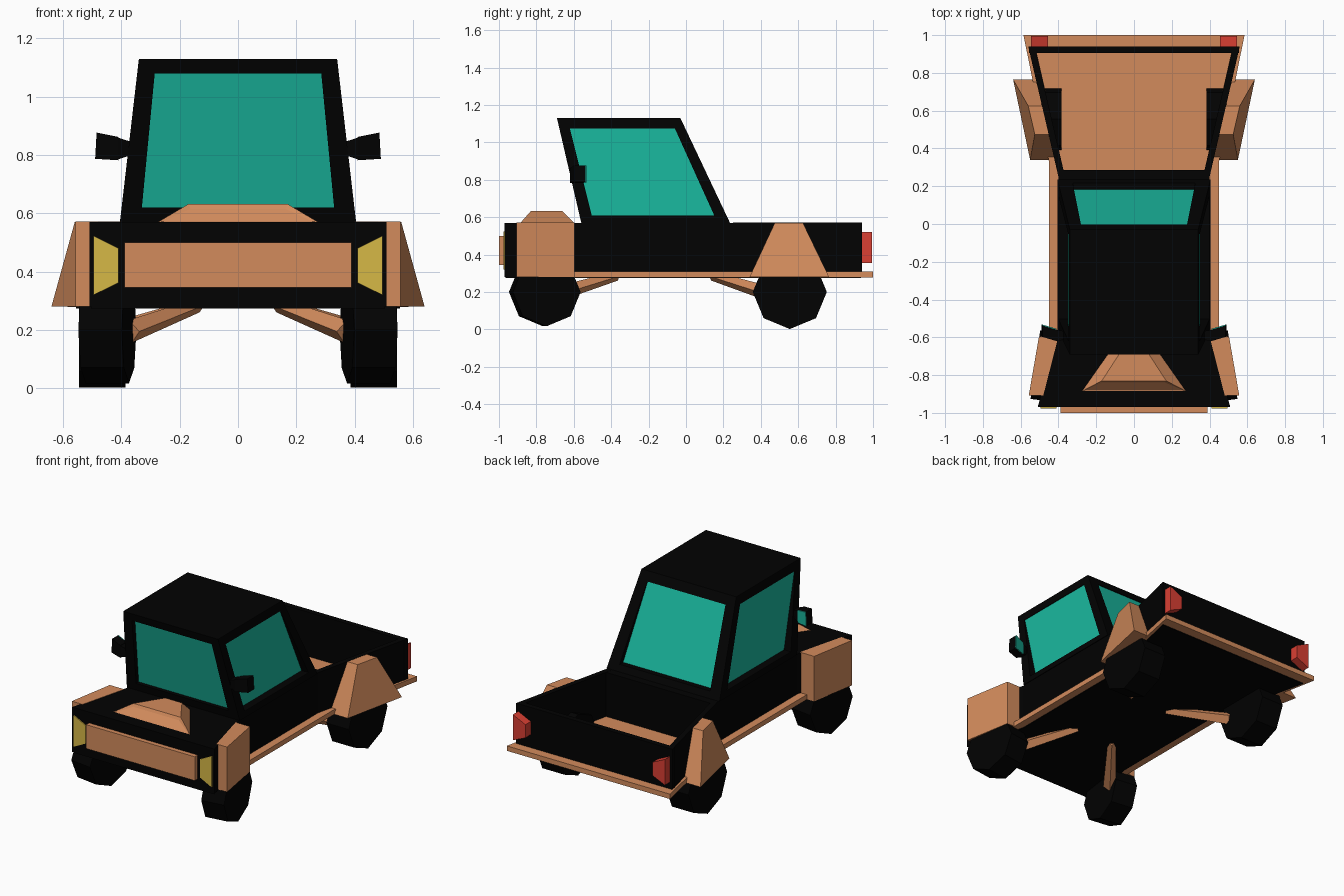
import bpy, bmesh
from math import radians
from mathutils import Vector, Matrix

if "Cube" in bpy.data.objects:
    bpy.data.objects.remove(bpy.data.objects["Cube"])


def material(name, r, g, b):
    m = bpy.data.materials.new(name)
    m.use_nodes = True
    m.diffuse_color = (r, g, b, 1)
    m.node_tree.nodes["Principled BSDF"].inputs["Base Color"].default_value = (r, g, b, 1)
    return m


BLACK = material("matte_black", .0005, .0005, .0005)
COPPER = material("copper", .65, .26, .108)
TEAL = material("teal_glass", .01, .48, .345)
YELLOW = material("lamp_yellow", .67, .48, .062)
RED = material("lamp_red", .7, .05, .033)


def finish(name, bm, mats, mirror=False):
    bmesh.ops.recalc_face_normals(bm, faces=bm.faces)
    me = bpy.data.meshes.new(name)
    bm.to_mesh(me)
    bm.free()
    for m in mats:
        me.materials.append(m)
    ob = bpy.data.objects.new(name, me)
    bpy.context.collection.objects.link(ob)
    if mirror:
        ob.modifiers.new("Mirror", 'MIRROR').use_mirror_merge = False


def bridge(bm, a, b):
    """Walls between two matching vertex rings."""
    for i in range(len(a)):
        j = (i + 1) % len(a)
        bm.faces.new((a[i], a[j], b[j], b[i]))


def loft_bm(ring_a, ring_b):
    """Closed solid between two matching rings of points."""
    bm = bmesh.new()
    a = [bm.verts.new(p) for p in ring_a]
    b = [bm.verts.new(p) for p in ring_b]
    bm.faces.new(a)
    bm.faces.new(b)
    bridge(bm, a, b)
    return bm


def loft(name, ring_a, ring_b, mat, mirror=False):
    finish(name, loft_bm(ring_a, ring_b), [mat], mirror)


def slab(name, plan, z0, z1, mat, mirror=False):
    """Upright prism from an xy plan."""
    loft(name, [(x, y, z0) for x, y in plan], [(x, y, z1) for x, y in plan], mat, mirror)


def both(half):
    """Completes a half plan across x = 0."""
    return half + [(-x, y) for x, y in reversed(half)]


def plate(name, profile, y0, y1, mat, mirror=False):
    """Prism from an xz profile pushed along y."""
    loft(name, [(x, y0, z) for x, z in profile], [(x, y1, z) for x, z in profile], mat, mirror)


def rect(x0, x1, y0, y1):
    return [(x0, y0), (x1, y0), (x1, y1), (x0, y1)]


# Lower body, floor, trim and bed
slab("front_body", both([(.51, -.97), (.40, -.57), (.40, .25), (.408, .285)]), .28, .57, BLACK)
slab("bed_floor", both([(.45, -.62), (.45, .33), (.585, 1)]), .278, .284, COPPER)
slab("side_trim", [(.38, -.62), (.45, -.62), (.45, .33), (.585, 1), (.52, .93), (.375, .29)],
     .279, .31, COPPER, True)
slab("rear_trim", both([(.54, .91), (.567, .91), (.585, 1)][1:]), .279, .31, COPPER)
slab("undertray", both([(.505, -.965), (.40, -.57), (.40, .25), (.555, .935)]), .274, .281, BLACK)
slab("bed_walls", [(.40, .25), (.56, .94), (.525, .94), (.365, .25)], .281, .571, BLACK, True)
slab("tailgate", rect(-.555, .555, .905, .94), .281, .571, BLACK)

# Cab with recessed glass on four sides
base = [(-.405, -.56, .57), (.405, -.56, .57), (.405, .235, .57), (-.405, .235, .57)]
roof = [(-.34, -.69, 1.13), (.34, -.69, 1.13), (.34, -.03, 1.13), (-.34, -.03, 1.13)]
cab = bmesh.new()
low = [cab.verts.new(p) for p in base]
high = [cab.verts.new(p) for p in roof]
cab.faces.new(low)
cab.faces.new(high)


def cab_side(side, u, v0, v1, push_low, push_high):
    """Frame, reveal and glass; pushes are the glass offsets at sill and head."""
    k = (side + 1) % 4
    frame = [low[side], low[k], high[k], high[side]]
    bl, br, tr, tl = (v.co for v in frame)

    def at(s, t):
        return bl.lerp(br, s).lerp(tl.lerp(tr, s), t)

    opening = [at(u, v0), at(1 - u, v0), at(1 - u, v1), at(u, v1)]
    pushes = [push_low, push_low, push_high, push_high]
    hole = [cab.verts.new(p) for p in opening]
    pane = [cab.verts.new(p + Vector(d)) for p, d in zip(opening, pushes)]
    bridge(cab, frame, hole)
    bridge(cab, hole, pane)
    cab.faces.new(pane).material_index = 1


cab_side(0, .087, .09, .91, (0, .025, 0), (0, .03, 0))
cab_side(1, .083, .07, .9, (-.05, 0, 0), (-.004, 0, 0))
cab_side(2, .095, .07, .9, (0, -.035, 0), (0, -.006, 0))
cab_side(3, .083, .07, .9, (.05, 0, 0), (.004, 0, 0))
finish("cab", cab, [BLACK, TEAL])

# Hood scoop with an inset front
scoop = loft_bm([(-.275, -.885, .57), (.275, -.885, .57), (.075, -.6, .57), (-.075, -.6, .57)],
                [(-.17, -.83, .632), (.17, -.83, .632), (.06, -.66, .632), (-.06, -.66, .632)])
bmesh.ops.recalc_face_normals(scoop, faces=scoop.faces)
scoop.normal_update()
front = min(scoop.faces, key=lambda f: f.calc_center_median().y)
bmesh.ops.inset_individual(scoop, faces=[front], thickness=.02, depth=-.004)
finish("hood_scoop", scoop, [COPPER])

# Fenders
slab("front_fenders", [(.48, -.907), (.557, -.907), (.503, -.595), (.40, -.595)], .28, .572, COPPER, True)
loft("rear_fenders",
     [(.42, .34, .28), (.55, .34, .28), (.64, .765, .28), (.52, .765, .28)],
     [(.45, .475, .57), (.525, .475, .57), (.56, .625, .57), (.485, .625, .57)], COPPER, True)

# Grille and lamps
plate("grille", rect(-.39, .39, .345, .5), -1, -.96, COPPER)
plate("headlights", [(.495, .32), (.495, .523), (.41, .48), (.41, .362)], -.976, -.96, YELLOW, True)
plate("tail_lights", [(.545, .355), (.545, .522), (.455, .48), (.455, .395)], .93, .995, RED, True)


# Wheels, the front pair toed out to follow the fenders
def wheel(name, x, y, radius, width, toe):
    bm = bmesh.new()
    place = (Matrix.Translation((x, y, .2)) @ Matrix.Rotation(radians(toe), 4, 'Z')
             @ Matrix.Rotation(radians(90), 4, 'Y'))
    bmesh.ops.create_cone(bm, cap_ends=True, segments=8, radius1=radius, radius2=radius,
                          depth=width, matrix=place)
    finish(name, bm, [BLACK], True)


wheel("front_wheels", .448, -.755, .183, .15, 8)
wheel("rear_wheels", .465, .555, .198, .16, 0)


# Suspension struts, tapering inward from the wheels
def strut(name, start, end):
    start, end = Vector(start), Vector(end)
    axis = end - start
    bm = bmesh.new()
    place = Matrix.Translation((start + end) / 2) @ axis.to_track_quat('Z', 'Y').to_matrix().to_4x4()
    bmesh.ops.create_cone(bm, cap_ends=True, segments=4, radius1=.04, radius2=.025,
                          depth=axis.length, matrix=place)
    finish(name, bm, [COPPER], True)


strut("front_struts", (.37, -.67, .195), (.135, -.37, .285))
strut("rear_struts", (.40, .43, .195), (.14, .14, .285))

# Door mirrors
shell = [(.41, .782), (.49, .787), (.485, .877), (.41, .862)]


def mirror_part(name, y0, y1, mat):
    loft(name, [(x, y0 + (x - .41) * .3, z) for x, z in shell],
         [(x, y1 + (x - .41) * .3, z) for x, z in shell], mat, True)


mirror_part("mirror_shells", -.62, -.56, BLACK)
mirror_part("mirror_glass", -.561, -.555, TEAL)
loft("mirror_arms", [(.35, -.61, .805), (.35, -.57, .805), (.35, -.57, .84), (.35, -.61, .84)],
     [(.412, -.62, .785), (.412, -.56, .785), (.412, -.56, .86), (.412, -.62, .86)], BLACK, True)
